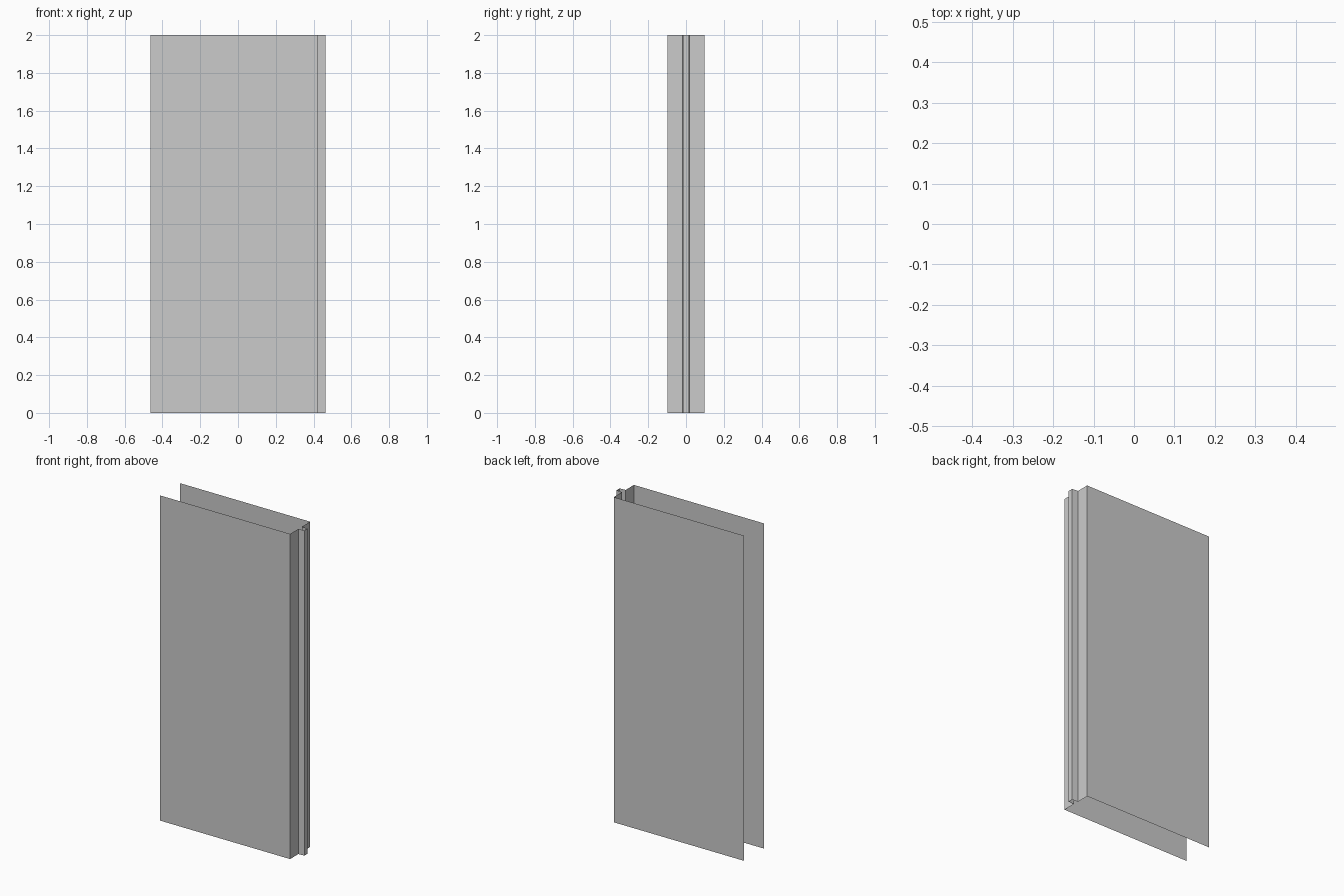
import bpy, bmesh

if "Cube" in bpy.data.objects:
    bpy.data.objects.remove(bpy.data.objects["Cube"])

HEIGHT = 2.0
LEFT, SHOULDER, TIP = -0.4625, 0.423, 0.4625   # x stations
SIDE, BASE, NOSE = 0.098, 0.018, 0.015         # half widths in y

# Half of the open sheet outline: face panel, shoulder, slightly tapered tongue
half = [(LEFT, -SIDE), (SHOULDER, -SIDE), (SHOULDER, -BASE), (TIP, -NOSE)]
profile = half + [(x, -y) for x, y in reversed(half)]


def extrude_sheet(name, points, height):
    """Sweep an open outline upward into a single-sided sheet without caps."""
    bm = bmesh.new()
    verts = [bm.verts.new((x, y, 0)) for x, y in points]
    edges = [bm.edges.new(pair) for pair in zip(verts, verts[1:])]
    result = bmesh.ops.extrude_edge_only(bm, edges=edges)
    top = [g for g in result["geom"] if isinstance(g, bmesh.types.BMVert)]
    bmesh.ops.translate(bm, verts=top, vec=(0, 0, height))
    # Make the front panel, and everything joined to it, face outward
    bm.normal_update()
    front = min(bm.faces, key=lambda f: f.calc_center_median().y)
    if front.normal.y > 0:
        bmesh.ops.reverse_faces(bm, faces=bm.faces[:])
    mesh = bpy.data.meshes.new(name)
    bm.to_mesh(mesh)
    bm.free()
    obj = bpy.data.objects.new(name, mesh)
    bpy.context.collection.objects.link(obj)
    return obj


# Wall panel with tongue edge, open at top, bottom and left
extrude_sheet("wall_panel_shell", profile, HEIGHT)
